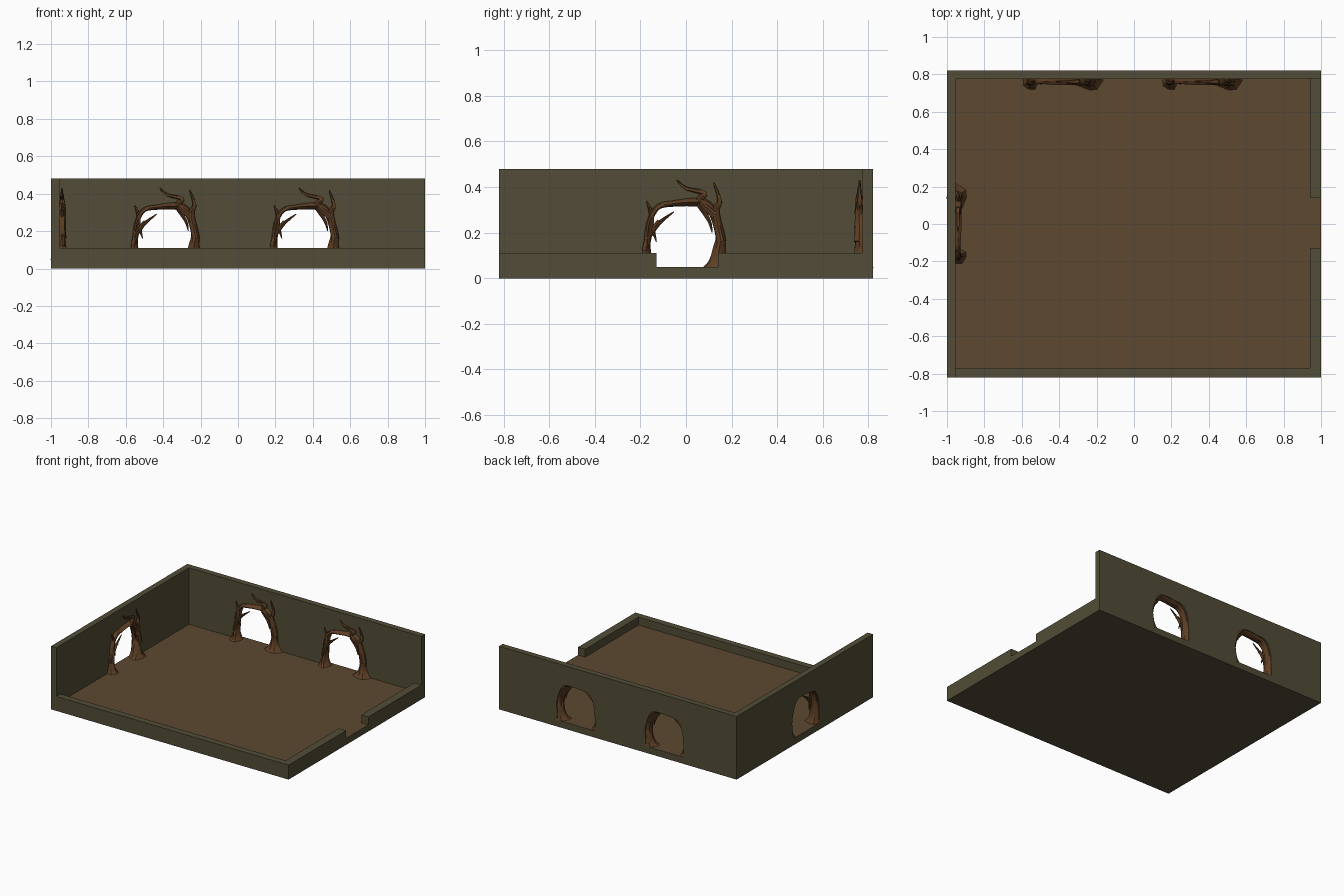
import bpy, bmesh, math
from mathutils import Matrix, Vector

if "Cube" in bpy.data.objects:
    bpy.data.objects.remove(bpy.data.objects["Cube"])


def material(name, rgb):
    m = bpy.data.materials.new(name)
    m.diffuse_color = (*rgb, 1)
    m.use_nodes = True
    m.node_tree.nodes["Principled BSDF"].inputs["Base Color"].default_value = m.diffuse_color
    return m


STONE = material("dark_stone", (0.085, 0.073, 0.038))
EARTH = material("earth", (0.107, 0.065, 0.030))
WOOD = material("wood", (0.115, 0.050, 0.018))


def make_object(name, bm, mats):
    bmesh.ops.recalc_face_normals(bm, faces=bm.faces)
    me = bpy.data.meshes.new(name)
    bm.to_mesh(me)
    bm.free()
    for m in mats:
        me.materials.append(m)
    ob = bpy.data.objects.new(name, me)
    bpy.context.collection.objects.link(ob)
    return ob


def box(name, x0, x1, y0, y1, z0, z1, mats=(STONE,)):
    bm = bmesh.new()
    mat = Matrix.Translation(((x0 + x1) / 2, (y0 + y1) / 2, (z0 + z1) / 2)) @ \
        Matrix.Diagonal((x1 - x0, y1 - y0, z1 - z0, 1))
    bmesh.ops.create_cube(bm, size=1, matrix=mat)
    bm.normal_update()
    if len(mats) > 1:
        for f in bm.faces:
            f.material_index = int(f.normal.z > 0.5)
    return make_object(name, bm, mats)


# room shell: floor, two tall walls, low walls with an entrance gap
FLOOR, LOW, TALL = 0.05, 0.11, 0.48
box("floor", -1, 1, -0.82, 0.82, 0, FLOOR, (STONE, EARTH))
back_wall = box("back_wall", -0.955, 1, 0.775, 0.82, FLOOR, TALL)
left_wall = box("left_wall", -1, -0.955, -0.82, 0.82, FLOOR, TALL)
box("front_low_wall", -0.955, 1, -0.82, -0.77, FLOOR, LOW)
box("right_low_wall_front", 0.94, 1, -0.77, -0.13, FLOOR, LOW)
box("right_low_wall_back", 0.94, 1, 0.14, 0.775, FLOOR, LOW)

# centre line (u, z) of the arched trunk, right foot to left foot
ARCH = [(0.145, 0.045), (0.145, 0.12), (0.15, 0.19), (0.112, 0.3), (0.06, 0.333),
        (-0.06, 0.327), (-0.125, 0.31), (-0.162, 0.24), (-0.172, 0.13), (-0.172, 0.045)]

# branches: start radius, then centre line (u, z)
BRANCHES = [
    (0.018, [(0.155, 0.16), (0.13, 0.29), (0.147, 0.34), (0.122, 0.42)]),
    (0.016, [(0.125, 0.28), (0.062, 0.34), (0.08, 0.373), (0.0, 0.395), (-0.04, 0.43)]),
    (0.014, [(-0.178, 0.12), (-0.152, 0.265), (-0.172, 0.34)]),
    (0.011, [(-0.175, 0.17), (-0.12, 0.24), (-0.053, 0.292)]),
    (0.010, [(-0.115, 0.25), (-0.142, 0.215), (-0.13, 0.16)]),
    (0.009, [(0.055, 0.325), (0.1, 0.255), (0.115, 0.2)]),
]


def smooth_path(pts, n=6):
    p = [Vector(q) for q in pts]
    p = [2 * p[0] - p[1]] + p + [2 * p[-1] - p[-2]]
    out = []
    for i in range(1, len(p) - 2):
        a, b, c, d = p[i - 1:i + 3]
        for k in range(n):
            t = k / n
            out.append(0.5 * (2 * b + (c - a) * t + (2 * a - 5 * b + 4 * c - d) * t * t
                              + (3 * b - a - 3 * c + d) * t ** 3))
    return out + [p[-2]]


def arch_size(p, t):
    """Half width, depth offset, half depth: flared roots, thicker right trunk."""
    flare = math.exp(-(p.y - 0.045) / 0.035)
    right = max(0, min(1, (p.x + 0.05) / 0.15))
    return (0.013 + 0.008 * right + (0.032 + 0.022 * right) * flare,
            0.012 * flare - 0.004, 0.033 + 0.022 * flare)


def add_limb(bm, pts, size, sides=12):
    path = smooth_path(pts)
    last = len(path) - 1
    rings = []
    for i, p in enumerate(path):
        r, depth, rd = size(p, i / last)
        t = (path[min(i + 1, last)] - path[max(i - 1, 0)]).normalized()
        ring = []
        for k in range(sides):
            ang = math.tau * k / sides
            bark = 1 + 0.10 * math.sin(4 * ang + i * 0.3)
            w = r * math.cos(ang) * bark
            ring.append(bm.verts.new((p.x - t.y * w, -depth - rd * math.sin(ang) * bark,
                                      max(0.045, p.y + t.x * w))))
        rings.append(ring)
    for r0, r1 in zip(rings, rings[1:]):
        for k in range(sides):
            j = (k + 1) % sides
            bm.faces.new((r0[k], r0[j], r1[j], r1[k]))
    bm.faces.new(rings[0])
    bm.faces.new(rings[-1])


def doorway(name, wall, place):
    # hidden cutter follows the arch centre line
    bm = bmesh.new()
    outline = [(0.145, 0.03)] + [tuple(p) for p in smooth_path(ARCH, 3)] + [(-0.172, 0.03)]
    f = bm.faces.new([bm.verts.new((u, -0.05, z)) for u, z in outline])
    ext = bmesh.ops.extrude_face_region(bm, geom=[f])["geom"]
    if f.is_valid and len(bm.faces) == len(outline) + 1:
        bm.faces.new(list(f.verts))
    bmesh.ops.translate(bm, vec=(0, 0.15, 0),
                        verts=[v for v in ext if isinstance(v, bmesh.types.BMVert)])
    bm.transform(place)
    holes = [e for e in bm.edges if e.is_boundary]
    if holes:
        bmesh.ops.holes_fill(bm, edges=holes, sides=0)
    cutter = make_object(name + "_cutter", bm, (STONE,))
    cutter.hide_render = True
    cutter.hide_viewport = True
    mod = wall.modifiers.new("opening", 'BOOLEAN')
    mod.operation, mod.solver, mod.object = 'DIFFERENCE', 'EXACT', cutter
    # twisted wooden frame with tapering branches
    bm = bmesh.new()
    add_limb(bm, ARCH, arch_size)
    for r0, pts in BRANCHES:
        def taper(p, t):
            r = r0 * (1 - t) ** 0.7 + 0.002
            return r, 0.017 - 0.004 * t, r
        add_limb(bm, pts, taper)
    bm.transform(place)
    frame = make_object(name + "_wood_frame", bm, (WOOD,))


doorway("back_left_door", back_wall, Matrix.Translation((-0.38, 0.775, 0)))
doorway("back_right_door", back_wall, Matrix.Translation((0.365, 0.775, 0)))
doorway("left_door", left_wall,
        Matrix.Translation((-0.955, 0, 0)) @ Matrix.Rotation(math.pi / 2, 4, 'Z'))
